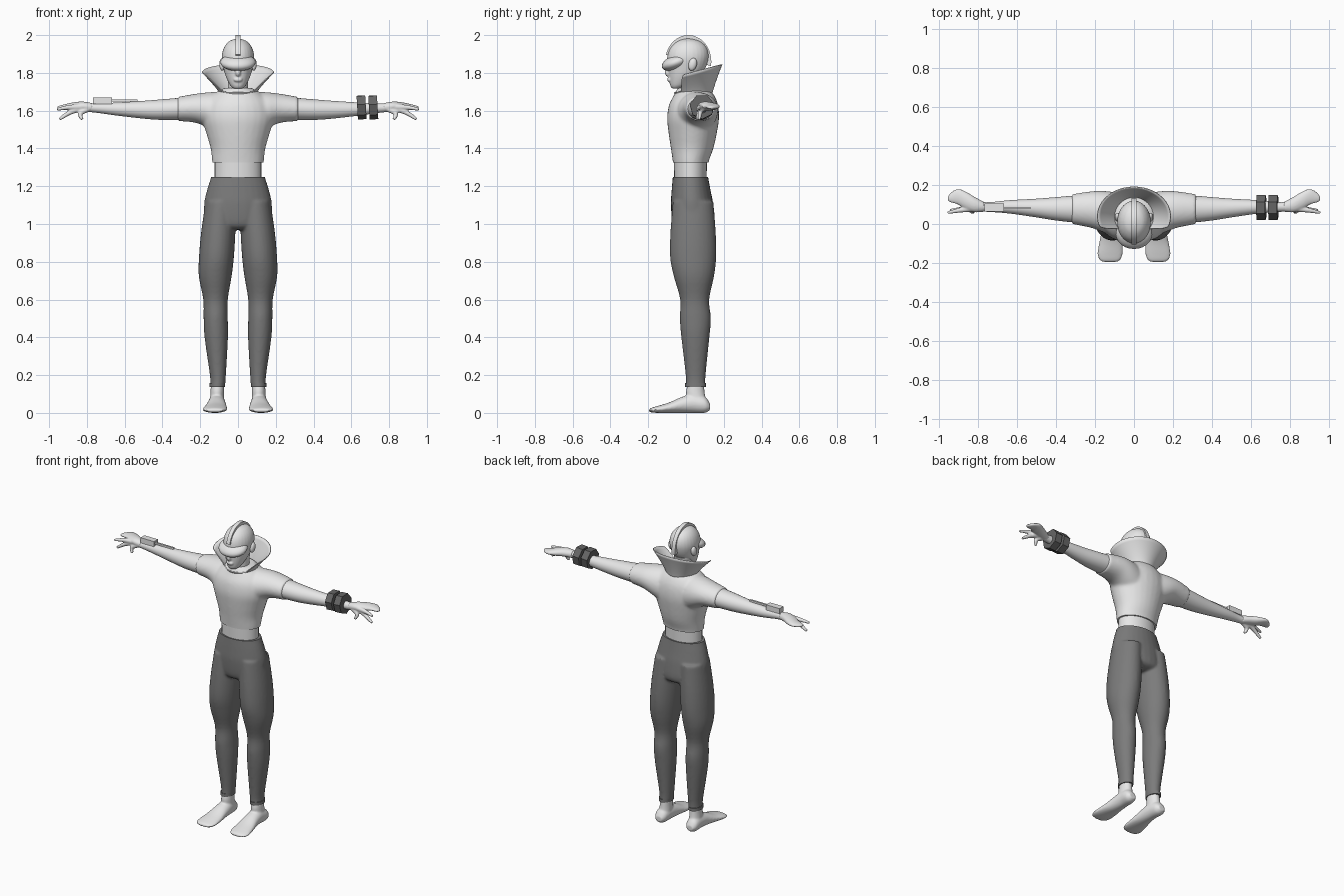
import bpy, bmesh, math
from mathutils import Vector, Matrix

cube = bpy.data.objects.get("Cube")
if cube:
    bpy.data.objects.remove(cube)


def material(name, value):
    m = bpy.data.materials.new(name)
    m.use_nodes = True
    col = (value, value, value, 1)
    m.diffuse_color = col
    m.node_tree.nodes["Principled BSDF"].inputs["Base Color"].default_value = col
    return m


LIGHT = material("light grey", 0.8)
DARK = material("dark grey", 0.2)
CUFF = material("cuff grey", 0.13)


def spline(rows, steps=4):
    """Smooth interpolation through rows of numbers."""
    rows = [Vector(r) for r in rows]
    out = []
    for i in range(len(rows) - 1):
        p0, p1 = rows[max(i - 1, 0)], rows[i]
        p2, p3 = rows[i + 1], rows[min(i + 2, len(rows) - 1)]
        for k in range(steps):
            t = k / steps
            out.append(0.5 * (2 * p1 + (p2 - p0) * t + (2 * p0 - 5 * p1 + 4 * p2 - p3) * t * t
                              + (3 * p1 - p0 - 3 * p2 + p3) * t ** 3))
    return out + [rows[-1]]


def skin(bm, rings):
    rings = [[bm.verts.new(p) for p in r] for r in rings]
    n = len(rings[0])
    for a, b in zip(rings, rings[1:]):
        for i in range(n):
            bm.faces.new((a[i], a[(i + 1) % n], b[(i + 1) % n], b[i]))
    bm.faces.new(rings[0])
    bm.faces.new(rings[-1])


def loft(bm, axis, rows, side=1, n=28):
    """Oval rings along an axis; each row is position, low/high, low/high."""
    rings = []
    for t, a0, a1, b0, b1 in spline(rows):
        ring = []
        for i in range(n):
            w = math.tau * i / n
            a = (a0 + a1) / 2 + (a1 - a0) / 2 * math.cos(w)
            b = (b0 + b1) / 2 + (b1 - b0) / 2 * math.sin(w)
            x, y, z = {"x": (t, a, b), "y": (a, t, b), "z": (a, b, t)}[axis]
            ring.append((x * side, y, z))
        rings.append(ring)
    skin(bm, rings)


def tube(bm, points, r0, r1, side=1, n=10):
    pts = spline(points)
    rings = []
    for i, p in enumerate(pts):
        d = pts[min(i + 1, len(pts) - 1)] - pts[max(i - 1, 0)]
        u = d.cross(Vector((0, 1, 0))).normalized()
        v = d.cross(u).normalized()
        r = r0 + (r1 - r0) * i / (len(pts) - 1)
        ws = [math.tau * k / n for k in range(n)]
        ring = [p + (u * math.cos(w) + v * math.sin(w)) * r for w in ws]
        rings.append([(q.x * side, q.y, q.z) for q in ring])
    skin(bm, rings)


def ball(bm, loc, size, tilt=0):
    m = Matrix.Translation(loc) @ Matrix.Rotation(tilt, 4, "X") @ Matrix.Diagonal((*size, 1))
    bmesh.ops.create_uvsphere(bm, u_segments=24, v_segments=14, radius=1, matrix=m)


def box(bm, x, y, z):
    m = Matrix.Translation([sum(s) / 2 for s in (x, y, z)])
    m = m @ Matrix.Diagonal((x[1] - x[0], y[1] - y[0], z[1] - z[0], 1))
    bmesh.ops.create_cube(bm, size=1, matrix=m)


def finish(name, bm, mat, voxel=0, relax=0, cut=None, angle=0.7):
    """Make an object; optionally fuse its pieces and trim below or above a height."""
    bmesh.ops.recalc_face_normals(bm, faces=bm.faces)
    me = bpy.data.meshes.new(name)
    bm.to_mesh(me)
    bm.free()
    ob = bpy.data.objects.new(name, me)
    bpy.context.collection.objects.link(ob)
    if voxel:
        rem = ob.modifiers.new("fuse", "REMESH")
        rem.mode, rem.voxel_size = "VOXEL", voxel
        sm = ob.modifiers.new("relax", "SMOOTH")
        sm.iterations = relax
        me = bpy.data.meshes.new_from_object(ob.evaluated_get(bpy.context.evaluated_depsgraph_get()))
        ob.modifiers.clear()
        ob.data = me
    if cut:
        height, up = cut
        bm = bmesh.new()
        bm.from_mesh(me)
        geom = bm.verts[:] + bm.edges[:] + bm.faces[:]
        res = bmesh.ops.bisect_plane(bm, geom=geom, plane_co=(0, 0, height),
                                     plane_no=(0, 0, up), clear_outer=True)
        rim = [e for e in res["geom_cut"] if isinstance(e, bmesh.types.BMEdge)]
        bmesh.ops.holes_fill(bm, edges=rim)
        bm.to_mesh(me)
        bm.free()
    me.materials.clear()
    me.materials.append(mat)
    me.shade_smooth()
    me.set_sharp_from_angle(angle=angle)
    return ob


# Shirt with short sleeve roots
bm = bmesh.new()
loft(bm, "z", [(1.28, -.13, .13, -.065, .115), (1.33, -.137, .137, -.07, .12),
               (1.4, -.145, .145, -.08, .145), (1.48, -.168, .168, -.092, .163),
               (1.56, -.19, .19, -.1, .175), (1.63, -.18, .18, -.09, .17),
               (1.68, -.14, .14, -.065, .15), (1.72, -.075, .075, -.045, .12)])
for s in (-1, 1):
    loft(bm, "x", [(.08, -.05, .16, 1.46, 1.7), (.15, -.045, .17, 1.5, 1.698),
                   (.22, -.02, .168, 1.535, 1.69), (.32, 0, .153, 1.545, 1.673)], s)
finish("shirt", bm, LIGHT, .009, 7, (1.325, -1))

# Waist band
bm = bmesh.new()
loft(bm, "z", [(1.22, -.124, .124, -.062, .108), (1.35, -.124, .124, -.065, .112)])
finish("waist_band", bm, LIGHT)

# Trousers
bm = bmesh.new()
loft(bm, "z", [(1.29, -.13, .13, -.068, .113), (1.25, -.142, .142, -.07, .117),
               (1.18, -.164, .164, -.076, .13), (1.1, -.18, .18, -.08, .145),
               (1.0, -.17, .17, -.07, .15), (.97, -.1, .1, -.04, .1)])
for s in (-1, 1):
    loft(bm, "z", [(1.12, .01, .172, -.07, .145), (.95, .014, .196, -.083, .158),
                   (.82, .022, .207, -.084, .16), (.72, .034, .207, -.064, .148),
                   (.6, .054, .184, -.031, .123), (.5, .054, .182, -.033, .132),
                   (.4, .053, .177, -.025, .124), (.2, .064, .149, -.002, .104),
                   (.14, .068, .147, -.002, .104)], s)
finish("trousers", bm, DARK, .008, 6, (1.25, 1))

for s, side in ((1, "left"), (-1, "right")):
    # Ankle hem
    bm = bmesh.new()
    loft(bm, "z", [(.138, .069, .15, -.004, .106), (.158, .069, .15, -.004, .106)], s)
    finish(side + "_trouser_hem", bm, DARK)

    # Foot
    bm = bmesh.new()
    loft(bm, "y", [(.127, .092, .138, .015, .05), (.1, .075, .155, 0, .085),
                   (.04, .068, .157, 0, .1), (-.02, .064, .163, 0, .085),
                   (-.09, .058, .178, 0, .055), (-.15, .058, .188, 0, .037),
                   (-.185, .07, .178, .003, .026), (-.197, .095, .15, .008, .016)], s)
    loft(bm, "z", [(.15, .074, .144, .008, .095), (.1, .074, .146, .0, .1),
                   (.04, .072, .152, .02, .11)], s)
    finish(side + "_foot", bm, LIGHT, .006, 4)

    # Arm
    bm = bmesh.new()
    loft(bm, "x", [(.26, .003, .15, 1.55, 1.672), (.4, .018, .138, 1.551, 1.66),
                   (.5, .034, .13, 1.558, 1.652), (.64, .054, .122, 1.574, 1.643),
                   (.74, .062, .112, 1.588, 1.639), (.79, .064, .114, 1.593, 1.638)], s)
    finish(side + "_arm", bm, LIGHT)

    # Hand with swept back fingers, two front fingers and thumb
    bm = bmesh.new()
    loft(bm, "x", [(.77, .063, .113, 1.592, 1.64), (.82, .06, .14, 1.597, 1.648),
                   (.865, .075, .167, 1.6, 1.645), (.905, .1, .18, 1.607, 1.637),
                   (.94, .11, .162, 1.607, 1.628), (.957, .12, .14, 1.611, 1.622)], s)
    tube(bm, [(.83, .08, 1.62), (.9, .07, 1.617), (.958, .058, 1.607)], .018, .007, s)
    tube(bm, [(.82, .085, 1.615), (.885, .076, 1.593), (.945, .07, 1.555)], .019, .008, s)
    tube(bm, [(.79, .08, 1.612), (.835, .07, 1.585), (.825, .058, 1.553)], .018, .008, s)
    finish(side + "_hand", bm, LIGHT, .0045, 4)

# Forearm cuffs
for name, x in (("inner_cuff", .654), ("outer_cuff", .716)):
    bm = bmesh.new()
    m = (Matrix.Translation((x, .085, 1.62)) @ Matrix.Rotation(math.pi / 2 - .06, 4, "Y")
         @ Matrix.Rotation(.25, 4, "Z"))
    bmesh.ops.create_cone(bm, cap_ends=True, segments=7, radius1=.066, radius2=.066,
                          depth=.046, matrix=m)
    finish(name, bm, CUFF, angle=.3)

# Wrist device
bm = bmesh.new()
box(bm, (-.768, -.668), (.065, .106), (1.635, 1.67))
box(bm, (-.67, -.533), (.076, .088), (1.648, 1.66))
finish("wrist_device", bm, LIGHT, angle=.3)

# Neck and head
bm = bmesh.new()
loft(bm, "z", [(1.67, -.06, .06, -.03, .1), (1.72, -.053, .053, -.03, .085),
               (1.8, -.055, .055, -.03, .09)])
finish("neck", bm, LIGHT)
bm = bmesh.new()
loft(bm, "z", [(1.718, -.025, .025, -.075, -.03), (1.735, -.042, .042, -.084, .01),
               (1.775, -.062, .062, -.09, .06), (1.82, -.076, .076, -.094, .1),
               (1.88, -.086, .086, -.1, .12), (1.93, -.076, .076, -.085, .112),
               (1.965, -.05, .05, -.05, .08), (1.982, -.012, .012, -.01, .03)])
ball(bm, (0, -.096, 1.802), (.014, .016, .022))
ball(bm, (0, -.088, 1.764), (.024, .012, .012))
finish("head", bm, LIGHT, .005, 3)

# Visor and ear pieces
bm = bmesh.new()
ball(bm, (0, -.052, 1.856), (.094, .08, .04), .35)
finish("visor", bm, LIGHT)
for s, side in ((1, "left"), (-1, "right")):
    bm = bmesh.new()
    ball(bm, (s * .083, .035, 1.845), (.016, .022, .034), -.25)
    finish(side + "_ear", bm, LIGHT)

# Helmet crest, front to back
bm = bmesh.new()
rings = []
for i in range(25):
    a = math.radians(165 - i * 175 / 24)
    c, s = math.cos(a), math.sin(a)
    low = (.012 + .1 * c, 1.86 + .105 * s)
    high = (.012 + .122 * c, 1.86 + .14 * s)
    rings.append([(-.013, *low), (.013, *low), (.013, *high), (-.013, *high)])
skin(bm, rings)
finish("helmet_crest", bm, LIGHT)

# Flared collar, open at the front
bm = bmesh.new()
N, ROWS = 96, 8
grid = []
for j in range(ROWS + 1):
    ring = []
    for i in range(N):
        f = math.tau * i / N
        back = (1 - math.cos(f)) / 2
        k = min(max((math.degrees(min(f, math.tau - f)) - 48) / 22, 0), 1)
        u = j / ROWS * (.2 + .8 * k * k * (3 - 2 * k))
        flare = u ** 1.2
        x = (.088 + .1 * flare) * math.sin(f)
        y = .04 - (.095 + .055 * flare) * math.cos(f)
        ring.append(bm.verts.new((x, y, 1.68 + u * (.085 + .08 * back))))
    grid.append(ring)
for a, b in zip(grid, grid[1:]):
    for i in range(N):
        bm.faces.new((a[i], a[(i + 1) % N], b[(i + 1) % N], b[i]))
collar = finish("collar", bm, LIGHT)
solid = collar.modifiers.new("thickness", "SOLIDIFY")
solid.thickness, solid.offset = .005, 0
